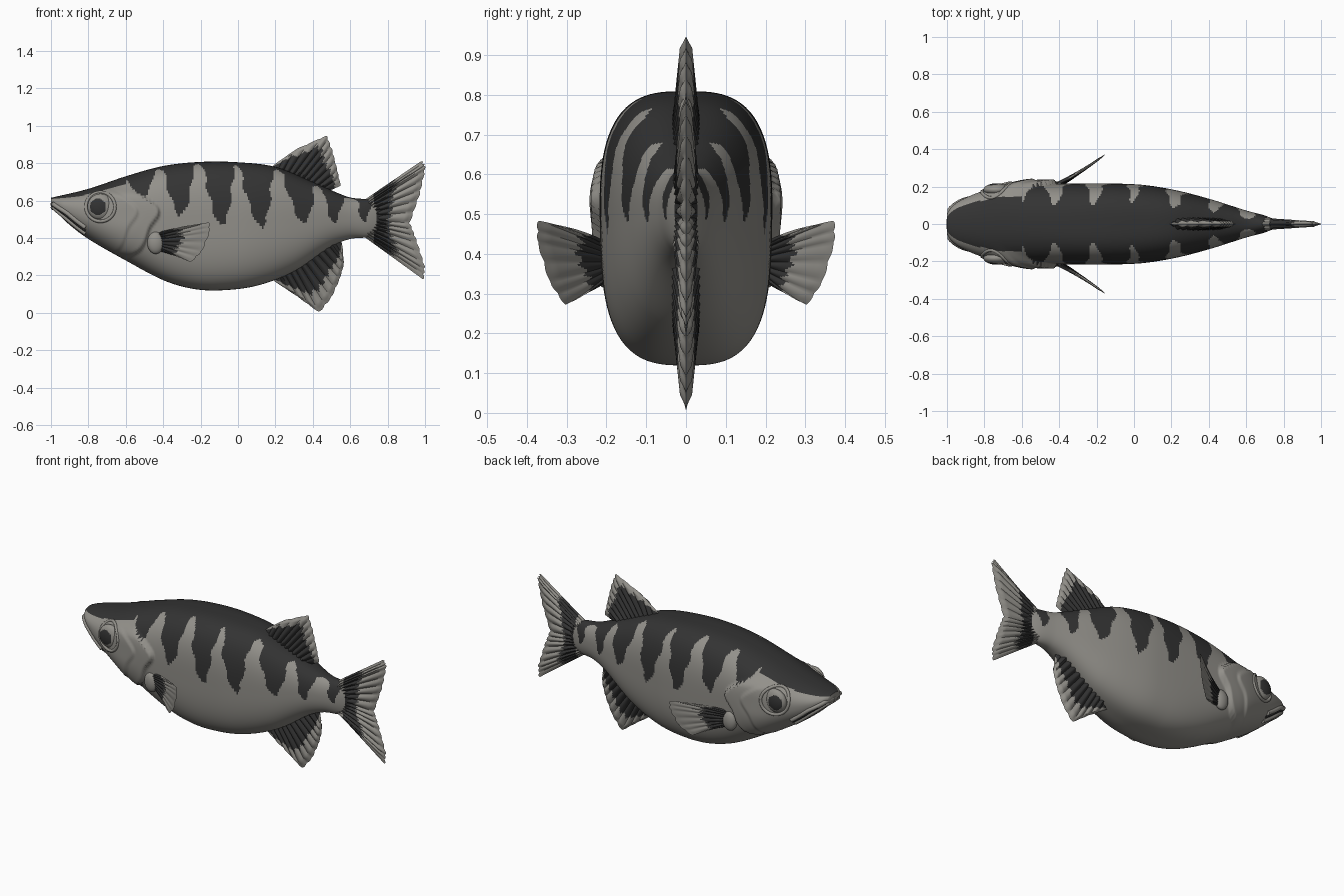
import bpy, bmesh, math
from mathutils import Vector

if "Cube" in bpy.data.objects:
    bpy.data.objects.remove(bpy.data.objects["Cube"])


def material(name, rgb):
    m = bpy.data.materials.new(name)
    m.use_nodes = True
    m.diffuse_color = (*rgb, 1)
    bsdf = next(n for n in m.node_tree.nodes if n.type == 'BSDF_PRINCIPLED')
    bsdf.inputs["Base Color"].default_value = (*rgb, 1)
    bsdf.inputs["Roughness"].default_value = 0.7
    return m


PALE, DARK = 0, 1
MATS = [material("pale_grey", (0.29, 0.28, 0.255)), material("charcoal", (0.033, 0.033, 0.033))]


def finish(bm, name):
    bmesh.ops.remove_doubles(bm, verts=bm.verts, dist=0.0002)
    bmesh.ops.recalc_face_normals(bm, faces=bm.faces)
    me = bpy.data.meshes.new(name)
    bm.to_mesh(me)
    bm.free()
    for m in MATS:
        me.materials.append(m)
    ob = bpy.data.objects.new(name, me)
    bpy.context.collection.objects.link(ob)
    bpy.ops.object.select_all(action='DESELECT')
    ob.select_set(True)
    bpy.context.view_layer.objects.active = ob
    bpy.ops.object.shade_smooth_by_angle(angle=math.radians(50))
    return ob


def smooth(a, b, x):
    t = min(1, max(0, (x - a) / (b - a)))
    return t * t * (3 - 2 * t)


def curve(pts, x):
    """Smooth interpolation through (x, value) pairs."""
    if x <= pts[0][0]:
        return pts[0][1]
    if x >= pts[-1][0]:
        return pts[-1][1]
    i = next(k for k in range(len(pts) - 1) if x <= pts[k + 1][0])

    def slope(k):
        a, b = pts[max(k - 1, 0)], pts[min(k + 1, len(pts) - 1)]
        return (b[1] - a[1]) / (b[0] - a[0])
    (x0, y0), (x1, y1) = pts[i], pts[i + 1]
    h = x1 - x0
    t = (x - x0) / h
    return (y0 + (y1 - y0) * t * t * (3 - 2 * t) + h * slope(i) * t * (1 - t) ** 2
            - h * slope(i + 1) * t * t * (1 - t))


# Body outline: back, belly, half width
BACK = [(-1, .615), (-.8, .663), (-.6, .73), (-.4, .785), (-.2, .807), (0, .805), (.2, .78),
        (.4, .70), (.5, .655), (.6, .617), (.7, .605), (.78, .58)]
BELLY = [(-1, .565), (-.9, .47), (-.8, .395), (-.6, .28), (-.4, .175), (-.25, .13), (-.1, .12),
         (.1, .145), (.3, .222), (.5, .355), (.6, .395), (.7, .405), (.78, .43)]
WIDTH = [(-1, .05), (-.98, .085), (-.93, .125), (-.8, .178), (-.65, .205), (-.4, .215), (0, .212),
         (.2, .185), (.4, .135), (.6, .072), (.7, .045), (.78, .012)]
BOXY = [(-1, 2.2), (-.6, 2.5), (-.2, 3), (.2, 2.8), (.78, 2.1)]
GILL = [(.28, -.62), (.34, -.52), (.455, -.47), (.54, -.42), (.6, -.47), (.66, -.57)]


def section(x):
    top, low = curve(BACK, x), curve(BELLY, x)
    return (top + low) / 2, (top - low) / 2, curve(WIDTH, x), curve(BOXY, x)


def gill_bump(x, z):
    edge = curve(GILL, z)
    fade = smooth(.27, .33, z) * (1 - smooth(.62, .68, z))
    cover = smooth(-.8, edge - .06, x) * (1 - smooth(edge - .008, edge + .008, x))
    cheek = smooth(-.85, edge - .14, x) * (1 - smooth(edge - .125, edge - .105, x))
    return fade * (.024 * cover + .009 * cheek)


def side_y(x, z):
    c, h, w, n = section(x)
    q = min(1, abs(z - c) / h)
    return w * (1 - q ** n) ** (1 / n) + gill_bump(x, z)


# Dark bars: top x, tip x, tip height, half width
BARS = [(-.53, -.5, .62, .078), (-.32, -.305, .52, .086), (-.105, -.085, .465, .088),
        (.095, .125, .455, .092), (.32, .355, .48, .09), (.505, .52, .48, .055),
        (.675, .68, .485, .042)]


def body_colour(p):
    x, z = p.x, p.z
    c, h, w, n = section(x)
    s = abs(p.y) / w
    if x < -.6:
        return DARK if z > c + h * .75 and (z > c + h * .86 or s < .72) else PALE
    if x > .74:
        return DARK
    if z > c and s < .42 and x < .6:
        return DARK
    for top_x, tip_x, tip_z, hw in BARS:
        t = (z - tip_z) / (c + h - tip_z)
        if t > 0:
            mid = tip_x + (top_x - tip_x) * t + .008 * math.sin(z * 45)
            if abs(x - mid) < hw * t ** .55 + max(0, .6 - s) * .15:
                return DARK
    return PALE


# Body
NX, NR = 250, 120
bm = bmesh.new()
rings = []
for i in range(NX + 1):
    x = -1 + 1.78 * (i / NX) ** 1.08
    c, h, w, n = section(x)
    ring = []
    for j in range(NR):
        a = 2 * math.pi * (j + .5) / NR
        ca, sa = math.cos(a), math.sin(a)
        r = (abs(ca) ** n + abs(sa) ** n) ** (-1 / n)
        y, z = w * r * ca * (1 + .03 * sa), c + h * r * sa
        y += math.copysign(gill_bump(x, z), ca) * smooth(0, .3, abs(ca))
        ring.append(bm.verts.new((x, y, z)))
    rings.append(ring)
for a, b in zip(rings, rings[1:]):
    for j in range(NR):
        k = (j + 1) % NR
        bm.faces.new((a[j], a[k], b[k], b[j]))
bm.faces.new(rings[0])
bm.faces.new(rings[-1])
for f in bm.faces:
    f.material_index = body_colour(f.calc_center_median())
finish(bm, "body")


def along(pts, u):
    f = u * (len(pts) - 1)
    i = min(int(f), len(pts) - 2)
    return pts[i].lerp(pts[i + 1], f - i)


def fin(name, base, tip, normal, thick, rays, dark, bend=0):
    """Ribbed fan between a base line and a tip line, closed at its rim."""
    base, tip, normal = [Vector(p) for p in base], [Vector(p) for p in tip], Vector(normal).normalized()
    nu, nv = rays * 6, 24
    bm = bmesh.new()
    for side in (1, -1):
        grid = []
        for i in range(nu + 1):
            u = i / nu
            rib = abs(math.sin(math.pi * u * rays))
            rim = min(1, 8 * u, 8 * (1 - u))
            row = []
            for j in range(nv + 1):
                v = j / nv
                p = along(base, u).lerp(along(tip, u), v * (.975 + .025 * rib))
                t = thick * (1 - .65 * v) * (.5 + .5 * rib) * rim * min(1, 8 * (1 - v))
                p += normal * (side * t + bend * v * (1 - v))
                row.append(bm.verts.new(p))
            grid.append(row)
        for i in range(nu):
            for j in range(nv):
                f = bm.faces.new((grid[i][j], grid[i + 1][j], grid[i + 1][j + 1], grid[i][j + 1]))
                u, v = (i + .5) / nu, (j + .5) / nv
                lo, hi = dark
                jag = .05 * math.sin(math.pi * u * rays * 2) + .03 * math.sin(u * 17)
                f.material_index = DARK if lo < v < hi + jag else PALE
    return finish(bm, name)


def flat(*pts):
    return [(x, 0, z) for x, z in pts]


# Fins on the centre line
fin("dorsal_fin", flat((.18, .76), (.33, .71), (.46, .64)),
    flat((.19, .79), (.31, .875), (.475, .95), (.505, .87), (.53, .77), (.55, .68)),
    (0, 1, 0), .036, 11, (-1, .72))
fin("anal_fin", flat((.18, .2), (.36, .27), (.55, .4)),
    flat((.19, .172), (.32, .085), (.435, 0), (.5, .08), (.545, .18), (.567, .26), (.56, .345)),
    (0, 1, 0), .036, 12, (-1, .62))
fin("tail_fin", flat((.67, .6), (.68, .5), (.67, .41)),
    flat((.985, .815), (1.005, .78), (.975, .64), (.92, .48), (.955, .39), (1.0, .25), (.995, .175)),
    (0, 1, 0), .034, 16, (.15, .5))


def tube(name, path, radius, mat):
    cu = bpy.data.curves.new(name, 'CURVE')
    cu.dimensions = '3D'
    cu.bevel_depth = radius
    cu.bevel_resolution = 3
    cu.use_fill_caps = True
    sp = cu.splines.new('POLY')
    sp.points.add(len(path) - 1)
    for p, co in zip(sp.points, path):
        p.co = (*co, 1)
    cu.materials.append(MATS[mat])
    ob = bpy.data.objects.new(name, cu)
    bpy.context.collection.objects.link(ob)


def ball(name, centre, size, rule):
    bm = bmesh.new()
    bmesh.ops.create_uvsphere(bm, u_segments=48, v_segments=32, radius=1)
    for f in bm.faces:
        f.material_index = rule(f.calc_center_median())
    for v in bm.verts:
        v.co = Vector(centre) + Vector(a * b for a, b in zip(v.co, size))
    finish(bm, name)


EX, EZ = -.735, .567
for s, label in ((1, "left"), (-1, "right")):
    # Paired fins with a fleshy root
    fin(label + "_pectoral_fin", [(-.44, s * .2, .43), (-.42, s * .2, .33)],
        [(-.29, s * .28, .463), (-.15, s * .375, .485), (-.15, s * .375, .43),
         (-.19, s * .345, .33), (-.25, s * .305, .27), (-.31, s * .265, .295)],
        (-.54, s * .84, 0), .012, 10, (.1, .47), -.03)
    ball(label + "_fin_root", (-.44, s * .205, .375), (.045, .028, .06), lambda p: PALE)

    # Eye with forward-set pupil and a raised socket
    ey = side_y(EX, EZ)
    ball(label + "_eye", (EX, s * (ey - .012), EZ), (.07, .034, .07),
         lambda p: DARK if p.y * s > 0 and math.hypot(p.x + .2, p.z) < .62 else PALE)
    rim = []
    for k in range(41):
        a = 2 * math.pi * k / 40
        x, z = EX + .078 * math.cos(a), EZ + .078 * math.sin(a)
        rim.append((x, s * side_y(x, z), z))
    tube(label + "_eye_socket", rim, .009, PALE)

    # Jaws: two lips either side of a dark mouth slit
    for part, lift, radius, mat in (("upper_lip", .052, .013, PALE), ("mouth_slit", .036, .007, DARK),
                                    ("lower_lip", .02, .012, PALE)):
        path = []
        for k in range(25):
            x = -.985 + .17 * k / 24
            z = curve(BELLY, x) + lift * (.55 + .45 * smooth(-1, -.9, x))
            path.append((x, s * (side_y(x, z) - .002), z))
        tube(label + "_" + part, [(-.99, 0, path[0][2])] + path, radius, mat)
